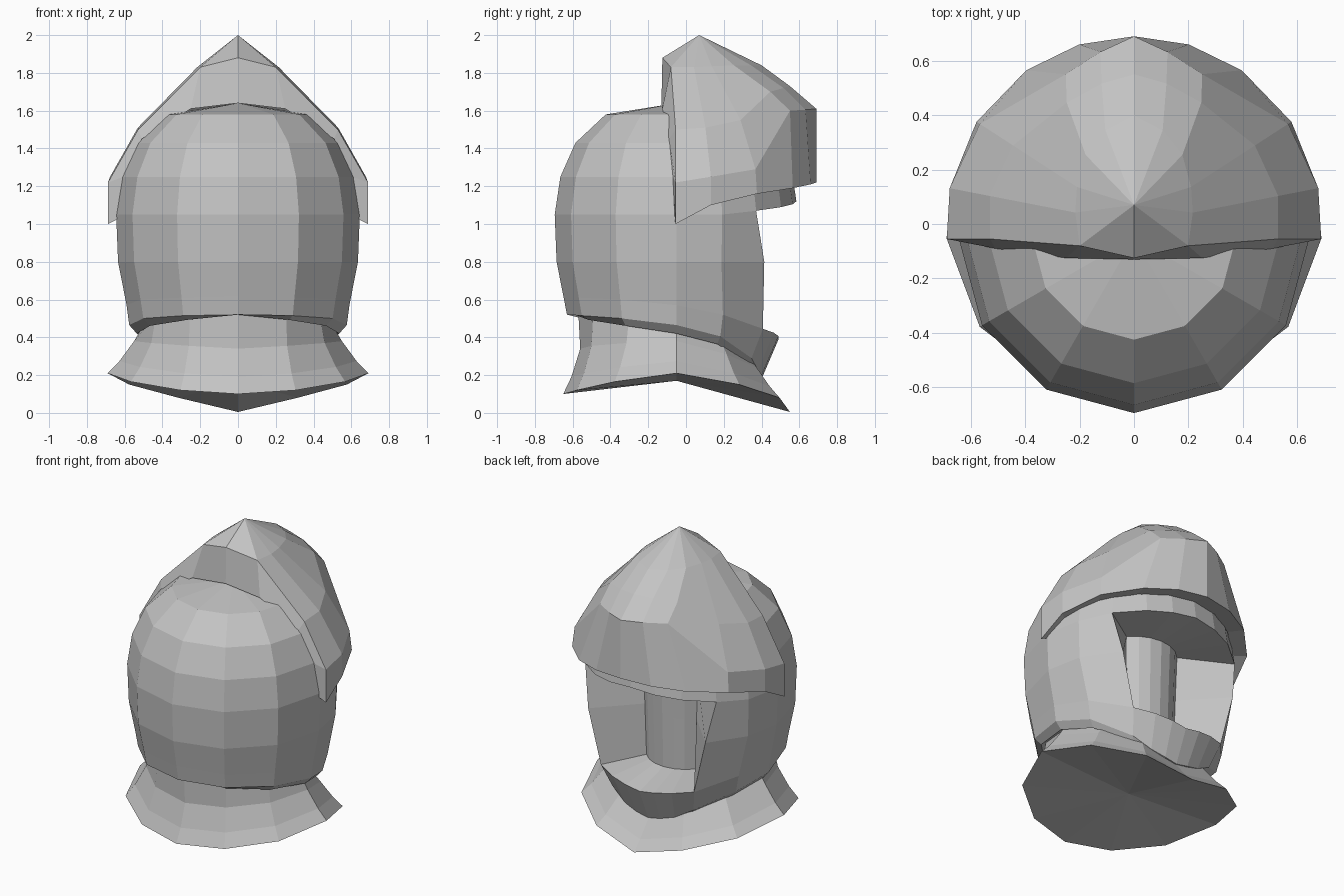
import bpy, bmesh, math
from mathutils import Vector

if "Cube" in bpy.data.objects:
    bpy.data.objects.remove(bpy.data.objects["Cube"])

steel = bpy.data.materials.new("grey steel")
steel.diffuse_color = (0.55, 0.55, 0.55, 1)
steel.use_nodes = True
steel.node_tree.nodes["Principled BSDF"].inputs["Base Color"].default_value = steel.diffuse_color


def lerp_table(table, v):
    if v <= table[0][0]:
        return table[0][1]
    for (a, ra), (b, rb) in zip(table, table[1:]):
        if v <= b:
            return ra + (rb - ra) * (v - a) / (b - a)
    return table[-1][1]


def polar(deg, r, z, cy=-0.05):
    # 0 degrees looks along -y, 90 along +x
    a = math.radians(deg)
    return Vector((r * math.sin(a), cy - r * math.cos(a), z))


def full(half):
    # angles 0..180 extended round the mirrored half
    return half + [360 - a for a in half[-2:0:-1]]


def flip(p):
    return Vector((-p[0], p[1], p[2]))


def build(name, faces):
    bm = bmesh.new()
    for f in faces:
        pts = []
        for p in f:
            p = Vector(p)
            if all((p - q).length > 1e-4 for q in pts):
                pts.append(p)
        if len(pts) > 2:
            bm.faces.new([bm.verts.new(p) for p in pts])
    bmesh.ops.remove_doubles(bm, verts=bm.verts, dist=1e-4)
    bmesh.ops.recalc_face_normals(bm, faces=bm.faces)
    me = bpy.data.meshes.new(name)
    bm.to_mesh(me)
    bm.free()
    me.materials.append(steel)
    ob = bpy.data.objects.new(name, me)
    bpy.context.collection.objects.link(ob)
    return ob


def strip(a, b, closed=False):
    n = len(a) if closed else len(a) - 1
    return [(a[i], a[(i + 1) % len(a)], b[(i + 1) % len(b)], b[i]) for i in range(n)]


# Helmet shell: twelve-odd sided dome with a slanted lower rim and a face opening at +y
R = [(.18, .45), (.39, .54), (.45, .575), (.52, .58), (.8, .635), (1.05, .645),
     (1.25, .615), (1.43, .535), (1.58, .375)]
low = full([0, 30, 60, 90, 115, 143, 157, 169, 180])
mid = full([0, 30, 60, 90, 112, 137, 154, 167, 180])
top = full([0, 30, 60, 90, 112, 131, 150, 165, 180])
rim = [(0, .52), (30, .515), (60, .50), (90, .465), (115, .405), (143, .29), (160, .21), (180, .18)]
chin = [(0, .62), (60, .60), (90, .57), (115, .52), (143, .445), (180, .39)]
brow = [(0, 1.05), (112, 1.05), (131, 1.07), (180, 1.12)]
fold = lambda a: min(a, 360 - a)


def ring(angles, zfun, scale=1.0, drop=0.0):
    out = []
    for a in angles:
        z = zfun(fold(a))
        dz = -drop * math.sin(math.radians(fold(a)))
        out.append(polar(a, lerp_table(R, z) * scale, z + dz))
    return out


rim_z = lambda a: lerp_table(rim, a)
rows = [ring(low, rim_z, 0.80),
        ring(low, rim_z, 0.93, 0.045),
        ring(low, rim_z),
        ring(low, lambda a: lerp_table(chin, a)),
        ring(mid, lambda a: 0.8),
        ring(top, lambda a: lerp_table(brow, a))]
rows += [ring(top, lambda a, z=z: z) for z in (1.25, 1.43, 1.58)]
rows.append([Vector((0, -0.05, 1.64))] * len(low))
E, M = 5, len(low) - 5          # columns at the opening's two edges
faces = []
for k, (a, b) in enumerate(zip(rows, rows[1:])):
    for i, f in enumerate(strip(a, b, True)):
        if not (k in (3, 4) and E <= i < M):
            faces.append(f)

# Face cavity: floor, ceiling and splayed side walls running back to a round core
arc = [130, 147, 163, 180, 197, 213, 230]
core = [[polar(a, r, z, 0) for a in arc] for r, z in ((.24, .46), (.25, .8), (.26, 1.1))]
faces += strip(core[0], core[1]) + strip(core[1], core[2])
faces += strip(rows[3][E:M + 1], core[0]) + strip(rows[5][E:M + 1], core[2])
for col, end in ((E, 0), (M, -1)):
    faces += strip([rows[r][col] for r in (3, 4, 5)], [c[end] for c in core])
build("helmet_shell", faces)

# Raised visor: pointed hood over the brow, half given from the middle to the rear edge
phi = [0, 17, 35, 57, 79, 94]
layers = [  # angle from +y, radius, height per column
    (phi, [.69] * 6, [1.22, 1.21, 1.19, 1.16, 1.10, 1.0]),
    ([0, 11, 24.5, 57, 79, 94], [.69, .645, .605, .675, .69, .69],
     [1.61, 1.605, 1.60, 1.29, 1.25, 1.22]),
    ([0, 13, 29, 57, 79, 94], [.55, .53, .51, .53, .54, .53],
     [1.73, 1.72, 1.70, 1.55, 1.51, 1.5]),
    (phi, [.40, .36, .31, .25, .22, .20], [1.84, 1.84, 1.84, 1.835, 1.83, 1.83])]
half = [[polar(180 - p, r, z, 0) for p, r, z in zip(*l)] for l in layers]
for h, y in zip(half, (-.055, -.055, -.055, -.08)):
    h[-1].y = y
apex = Vector((0, 0.07, 2.0))
lip = [polar(180 - p, .62, z + .02) for p, z in zip(phi, layers[0][2])]
lip[-1] = Vector((.63, -.06, 1.03))
rear = [h[-1] for h in half] + [Vector((0, -.125, 1.88))]
seat = [lip[-1], Vector((.605, -.07, 1.25)), Vector((.51, -.09, 1.45)),
        Vector((.25, -.125, 1.61)), Vector((0, -.13, 1.64))]
side = strip(lip, half[0])
for a, b in zip(half, half[1:] + [[apex] * 6]):
    side += strip(a, b)
side.append((rear[3], rear[4], apex))
side += strip(rear, seat)
build("visor", side + [[flip(p) for p in f] for f in side])

# Neck collar: flared skirt with a wavy hem and closed underside
ca = full([0, 30, 60, 90, 120, 150, 180])
hem_r = [(0, .60), (30, .61), (60, .655), (90, .69), (120, .665), (150, .63), (180, .60)]
hem_z = [(0, .10), (30, .12), (60, .165), (90, .21), (120, .15), (150, .08), (180, .005)]
waist_r = [(0, .51), (60, .53), (90, .55), (120, .53), (180, .45)]
waist_z = [(0, .34), (60, .37), (90, .38), (120, .31), (180, .17)]
neck_r = [(0, .52), (60, .50), (90, .49), (180, .40)]
neck_z = [(0, .53), (60, .52), (90, .48), (120, .40), (180, .24)]


def collar_ring(rt, zt):
    return [polar(a, lerp_table(rt, fold(a)), lerp_table(zt, fold(a))) for a in ca]


hem, waist, neck = (collar_ring(*t) for t in
                    ((hem_r, hem_z), (waist_r, waist_z), (neck_r, neck_z)))
flare = [h * .62 + w * .38 for h, w in zip(hem, waist)]
for p in flare:
    p.x, p.y = p.x * .985, p.y * .985
faces = strip(hem, flare, True) + strip(flare, waist, True) + strip(waist, neck, True)
centre = [Vector((0, -.05, .17))] * len(hem)
faces += strip(centre, hem, True)
build("neck_collar", faces)
